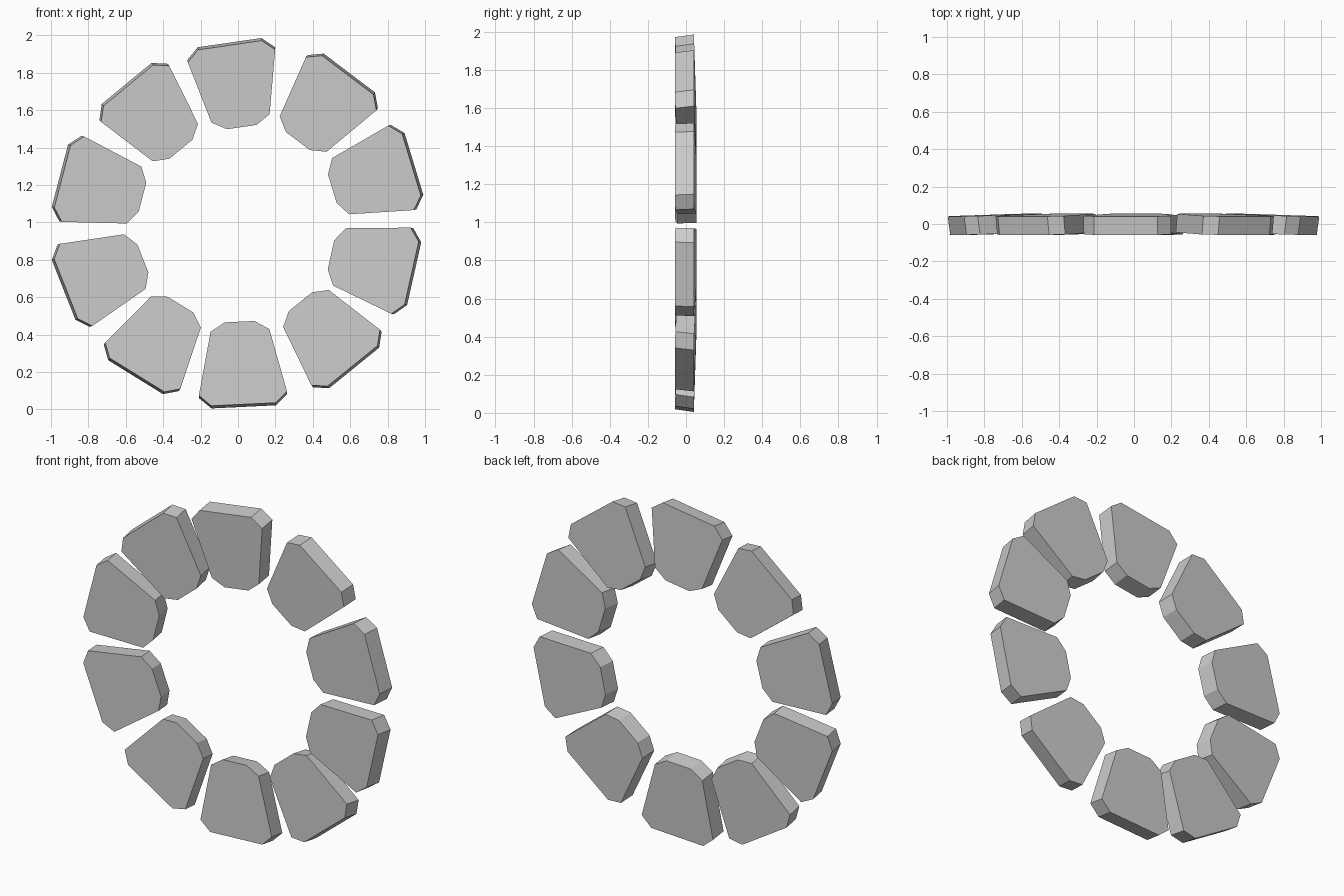
import bpy
from mathutils import Vector

if "Cube" in bpy.data.objects:
    bpy.data.objects.remove(bpy.data.objects["Cube"])

# Half profile of one wedge stone: (half width, distance from inner edge to outer edge)
HALF = [(0.080, 0.0), (0.157, 0.048), (0.236, 0.396), (0.172, 0.456)]
PROFILE = HALF + [(-s, t) for s, t in reversed(HALF)]
LENGTH = 0.456

# Per stone: midpoint of outer edge (x, z), midpoint of inner edge (x, z)
STONES = [
    (-0.045, 1.960, 0.020, 1.510),
    (0.594, 1.797, 0.321, 1.436),
    (0.940, 1.312, 0.505, 1.180),
    (0.944, 0.725, 0.495, 0.826),
    (0.623, 0.219, 0.332, 0.578),
    (0.030, 0.012, 0.008, 0.470),
    (-0.548, 0.171, -0.307, 0.561),
    (-0.933, 0.639, -0.508, 0.807),
    (-0.952, 1.249, -0.511, 1.134),
    (-0.596, 1.743, -0.305, 1.390),
]
LEAN = 0.014  # the back face sits this much further out than the front


def make_stone(name, ox, oz, ix, iz):
    outer, inner = Vector((ox, 0, oz)), Vector((ix, 0, iz))
    axis = (outer - inner).normalized()
    side = Vector((axis.z, 0, -axis.x))
    start = (outer + inner) / 2 - axis * LENGTH / 2
    front, back = [], []
    for s, t in PROFILE:
        k = t / LENGTH
        # faces dish slightly towards the ring centre
        tf = t - LEAN * k
        tb = t + LEAN * (1 - k)
        front.append(start + side * s + axis * tf + Vector((0, -0.043 - 0.015 * k, 0)))
        back.append(start + side * s + axis * tb + Vector((0, 0.056 - 0.015 * k, 0)))
    n = len(PROFILE)
    faces = [list(range(n)), list(range(2 * n - 1, n - 1, -1))]
    faces += [[(i + 1) % n, i, n + i, n + (i + 1) % n] for i in range(n)]
    mesh = bpy.data.meshes.new(name)
    mesh.from_pydata(front + back, [], faces)
    mesh.update()
    obj = bpy.data.objects.new(name, mesh)
    bpy.context.collection.objects.link(obj)
    # consistent outward normals
    import bmesh
    bm = bmesh.new()
    bm.from_mesh(mesh)
    bmesh.ops.recalc_face_normals(bm, faces=bm.faces)
    bm.to_mesh(mesh)
    bm.free()


# Ring of ten separate stones
for i, stone in enumerate(STONES):
    make_stone(f"ring_stone_{i + 1}", *stone)
